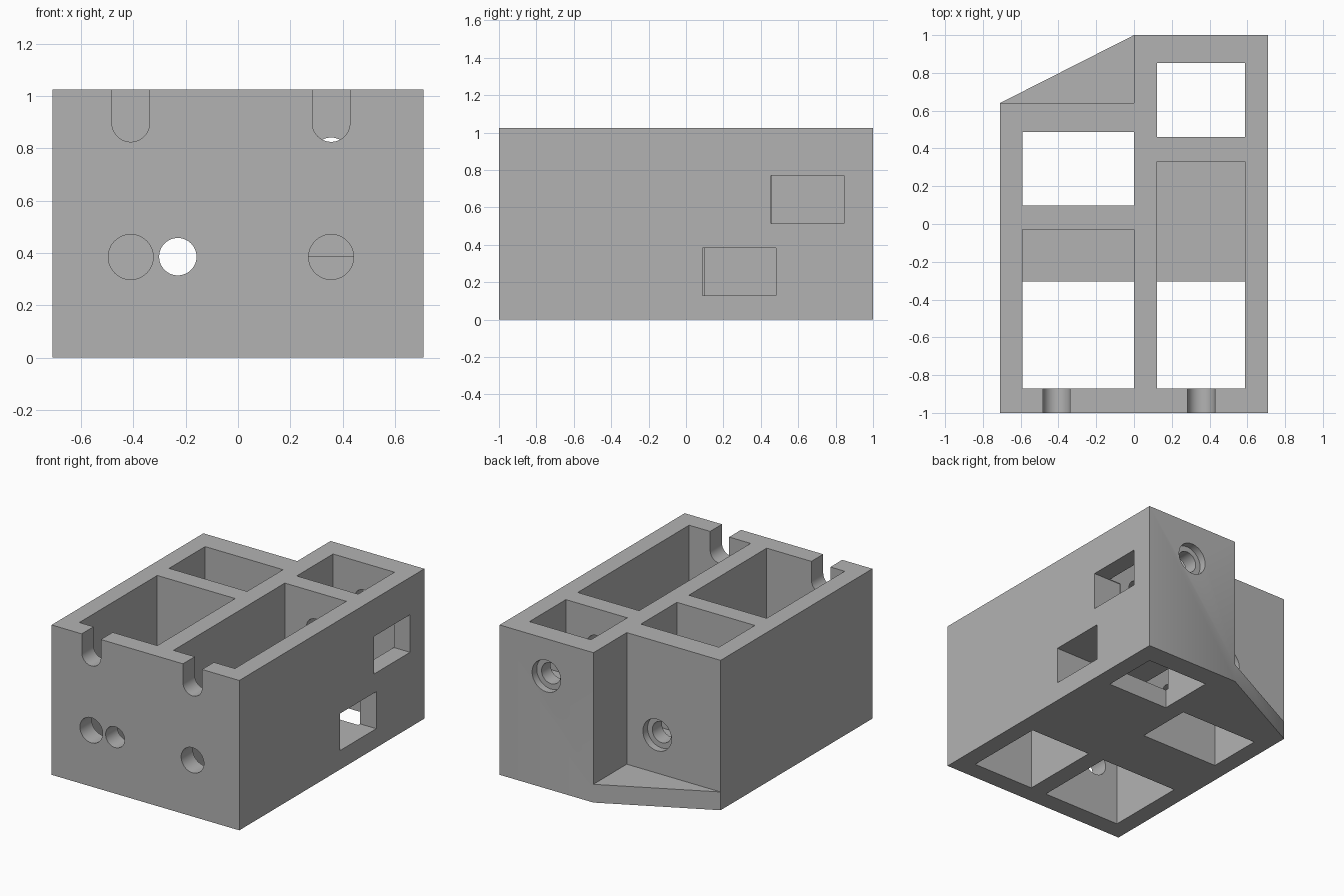
import bpy, bmesh, math
from mathutils import Matrix, Vector

cube = bpy.data.objects.get("Cube")
if cube:
    bpy.data.objects.remove(cube, do_unlink=True)

TOP, BASE = 1.025, 0.125     # overall height and base thickness
FRONT, INNER = -1.0, -0.872  # outer and inner face of the front wall

grey = bpy.data.materials.new("plain grey")
grey.use_nodes = True
grey.diffuse_color = (0.45, 0.45, 0.45, 1)
grey.node_tree.nodes["Principled BSDF"].inputs["Base Color"].default_value = grey.diffuse_color


def add_object(name, bm):
    bmesh.ops.recalc_face_normals(bm, faces=bm.faces)
    mesh = bpy.data.meshes.new(name)
    bm.to_mesh(mesh)
    bm.free()
    mesh.materials.append(grey)
    obj = bpy.data.objects.new(name, mesh)
    bpy.context.collection.objects.link(obj)
    return obj


def prism(name, outline, height):
    bm = bmesh.new()
    face = bm.faces.new([bm.verts.new((x, y, 0)) for x, y in outline])
    up = bmesh.ops.extrude_face_region(bm, geom=[face])
    verts = [v for v in up["geom"] if isinstance(v, bmesh.types.BMVert)]
    bmesh.ops.translate(bm, verts=verts, vec=(0, 0, height))
    return add_object(name, bm)


def cut(tool):
    """Subtract the tool from the housing, then discard it."""
    tool.hide_render = True
    bpy.context.view_layer.objects.active = housing
    mod = housing.modifiers.new("cut", "BOOLEAN")
    mod.operation, mod.solver, mod.object = "DIFFERENCE", "EXACT", tool
    bpy.ops.object.modifier_apply(modifier=mod.name)
    bpy.data.objects.remove(tool, do_unlink=True)


def cut_box(x0, x1, y0, y1, z0, z1):
    bm = bmesh.new()
    low, high = Vector((x0, y0, z0)), Vector((x1, y1, z1))
    matrix = Matrix.Translation((low + high) / 2) @ Matrix.Diagonal((*(high - low), 1))
    bmesh.ops.create_cube(bm, size=1, matrix=matrix)
    cut(add_object("box_cutter", bm))


def cut_bore(x, z, radius, y0, y1):
    bm = bmesh.new()
    matrix = Matrix.Translation((x, (y0 + y1) / 2, z)) @ Matrix.Rotation(math.pi / 2, 4, "X")
    bmesh.ops.create_cone(bm, cap_ends=True, segments=48, radius1=radius,
                          radius2=radius, depth=y1 - y0, matrix=matrix)
    cut(add_object("bore_cutter", bm))


def cut_slot(x, radius, z):
    """Round-bottomed notch, open at the top, through the front wall."""
    bm = bmesh.new()
    pts = [(x - radius, TOP + 0.1)]
    for i in range(25):
        a = math.pi + math.pi * i / 24
        pts.append((x + radius * math.cos(a), z + radius * math.sin(a)))
    pts.append((x + radius, TOP + 0.1))
    face = bm.faces.new([bm.verts.new((px, FRONT - 0.1, pz)) for px, pz in pts])
    ext = bmesh.ops.extrude_face_region(bm, geom=[face])
    verts = [v for v in ext["geom"] if isinstance(v, bmesh.types.BMVert)]
    bmesh.ops.translate(bm, verts=verts, vec=(0, 0.25, 0))
    cut(add_object("slot_cutter", bm))


# Housing block with the chamfered back corner
housing = prism("housing", [(-0.71, FRONT), (0.71, FRONT), (0.71, 1), (0, 1), (-0.71, 0.64)], TOP)

# Back corner recess above the wedge-shaped ledge
cut_box(-0.9, 0, 0.64, 1.2, BASE, 1.2)

# Two rear wells, open top and bottom
cut_box(-0.59, 0, 0.098, 0.487, -0.1, 1.2)
cut_box(0.122, 0.587, 0.46, 0.853, -0.1, 1.2)

# Two long front bays with a floor at the back and an opening below the front
for x0, x1, y1, floor in ((-0.59, 0, -0.03, BASE), (0.122, 0.587, 0.332, 0.389)):
    cut_box(x0, x1, INNER, y1, floor, 1.2)
    cut_box(x0, x1, INNER, -0.305, -0.1, 0.6)

# Side windows: a low tunnel to the far well, a high one to the near well
cut_box(-0.02, 0.9, 0.087, 0.48, 0.13, 0.383)
cut_box(0.5, 0.9, 0.455, 0.845, 0.513, 0.77)

# Front notches and cable holes
for x in (-0.41, 0.356):
    cut_slot(x, 0.072, 0.897)
    cut_bore(x, 0.385, 0.086, FRONT - 0.1, INNER + 0.1)

# Rod bores with counterbores at the back
for x, z, y0, y1 in ((-0.23, 0.386, FRONT - 0.1, 0.64), (0.356, 0.77, 0.2, 1.0)):
    cut_bore(x, z, 0.0715, y0, y1 + 0.1)
    cut_bore(x, z, 0.108, y1 - 0.05, y1 + 0.1)

# Smooth the bores and keep the edges crisp
bpy.ops.object.select_all(action="DESELECT")
housing.select_set(True)
bpy.context.view_layer.objects.active = housing
bpy.ops.object.shade_smooth_by_angle(angle=math.radians(30))
